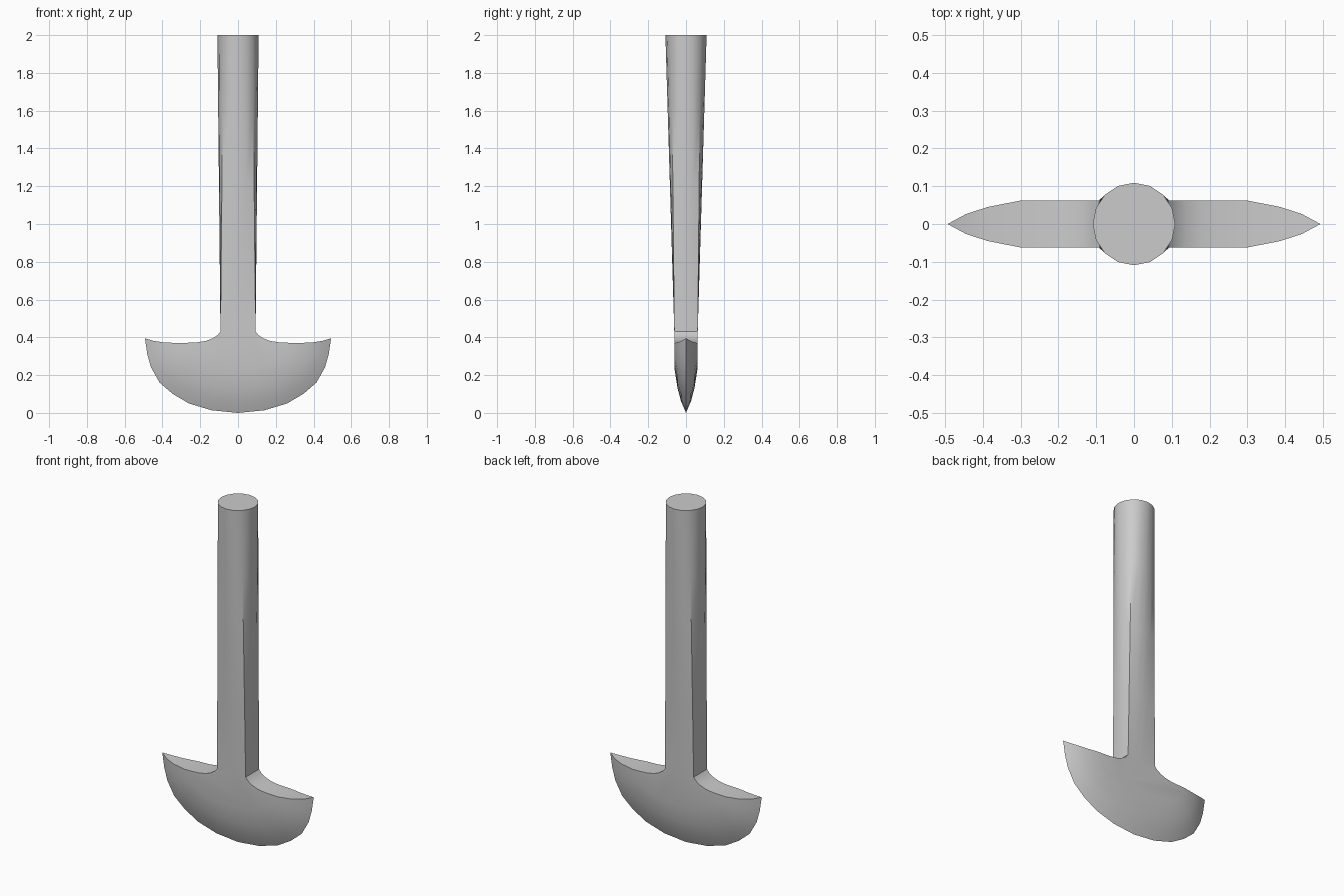
import bpy, bmesh, math

if "Cube" in bpy.data.objects:
    bpy.data.objects.remove(bpy.data.objects["Cube"])

T = 0.062          # half thickness of the blade
JOIN = 0.43        # height where handle meets blade
bm = bmesh.new()


def face(pts):
    bm.faces.new([bm.verts.new(p) for p in pts])


def mirrored(half):
    # right half runs from the tip to the centre line; add the left half
    return half + [(-x, z) for x, z in reversed(half[:-1])]


# Blade: cutting edge, and the line where the bevel reaches full thickness
edge = mirrored([(.493, .395), (.48, .31), (.46, .24), (.415, .16), (.345, .1),
                 (.26, .05), (.14, .014), (0, 0)])
inner = mirrored([(.30, .37), (.295, .34), (.282, .31), (.255, .285), (.21, .265),
                  (.15, .25), (.08, .243), (0, .24)])
profile = [(0, 0, 0), (.25, .026, .008), (.55, .045, .009), (1, T, 0)]
# Top fillet from the bevel up to the handle
fillet = [(.30, .37), (.22, .373), (.17, .381), (.135, .394), (.108, .412), (.093, JOIN)]


def ring(k, side):
    f, y, sag = profile[k]
    pts = []
    for i, (a, b) in enumerate(zip(edge, inner)):
        drop = sag if i in (0, len(edge) - 1) else 0
        pts.append((a[0] + (b[0] - a[0]) * f, side * y, a[1] + (b[1] - a[1]) * f - drop))
    return pts


for side in (-1, 1):
    # curved bevel
    for k in range(3):
        r, s = ring(k, side), ring(k + 1, side)
        for i in range(len(r) - 1):
            face([r[i], r[i + 1], s[i + 1], s[i]])
    # flat cheek
    left = [(-x, z) for x, z in fillet[1:]]
    right = [(x, z) for x, z in reversed(fillet[1:])]
    mid = [(-.0465, JOIN), (0, JOIN), (.0465, JOIN)]
    face([(x, side * T, z) for x, z in inner + left + mid + right])

# Upper faces of the blade
for m in (1, -1):
    for k in range(3):
        i = 0 if m == 1 else len(edge) - 1
        a, b = ring(k, -1)[i], ring(k + 1, -1)[i]
        c, d = ring(k + 1, 1)[i], ring(k, 1)[i]
        face([a, b, c] if k == 0 else [a, b, c, d])
    for (x0, z0), (x1, z1) in zip(fillet, fillet[1:]):
        pts = [(m * x0, -T, z0), (m * x1, -T, z1), (m * x1, T, z1), (m * x0, T, z0)]
        if z1 == JOIN:
            pts[2:2] = [(m * x1, y, z1) for y in (-T / 2, 0, T / 2)]
        face(pts)

# Handle: rectangle at the blade blending into a circle at the top
N = 16


def handle_ring(t):
    pts = []
    for i in range(N):
        a = 2 * math.pi * i / N
        k = (i + 2) % N
        s, q = divmod(k, 4)
        u = -1 + q / 2
        rx, ry = [(1, u), (-u, 1), (-1, -u), (u, -1)][s]
        x = .093 * rx * (1 - t) + .109 * math.cos(a) * t
        y = T * ry * (1 - t) + .109 * math.sin(a) * t
        pts.append((x, y, JOIN + (2 - JOIN) * t))
    return pts


STEPS = 4
for j in range(STEPS):
    lo, hi = handle_ring(j / STEPS), handle_ring((j + 1) / STEPS)
    for i in range(N):
        n = (i + 1) % N
        face([lo[i], lo[n], hi[n], hi[i]])
face(handle_ring(1))

bmesh.ops.remove_doubles(bm, verts=bm.verts, dist=1e-4)
bmesh.ops.recalc_face_normals(bm, faces=bm.faces)
mesh = bpy.data.meshes.new("handled_blade")
bm.to_mesh(mesh)
bm.free()
obj = bpy.data.objects.new("handled_blade", mesh)
bpy.context.collection.objects.link(obj)
bpy.context.view_layer.objects.active = obj
obj.select_set(True)
bpy.ops.object.shade_smooth_by_angle(angle=math.radians(35))
